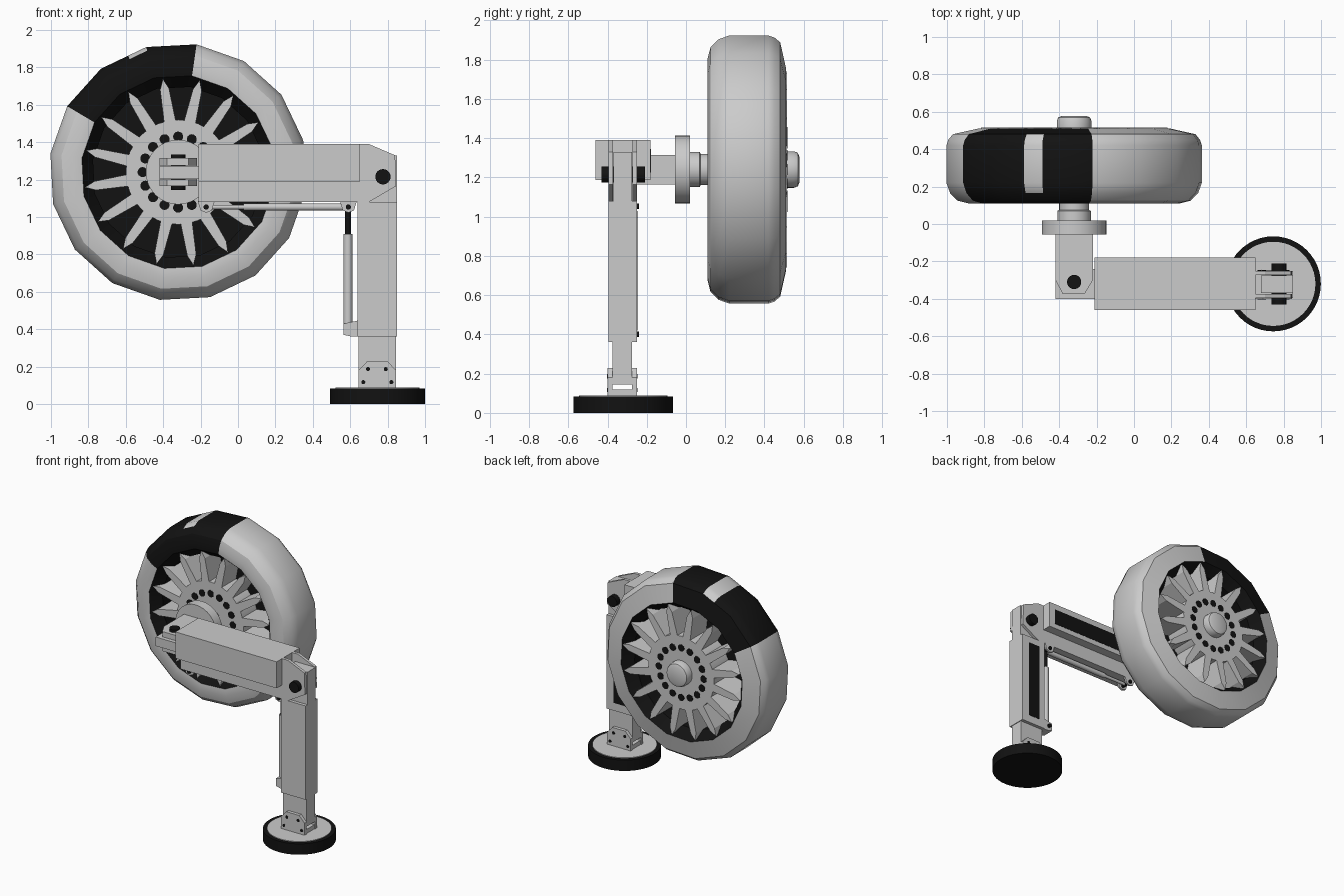
import bpy, bmesh, math
from mathutils import Vector, Matrix

if "Cube" in bpy.data.objects:
    bpy.data.objects.remove(bpy.data.objects["Cube"])

black = bpy.data.materials.new("black_rubber")
black.diffuse_color = (0.006, 0.006, 0.006, 1)
black.use_nodes = True
black.node_tree.nodes["Principled BSDF"].inputs["Base Color"].default_value = black.diffuse_color
grey = bpy.data.materials.new("grey_metal")
grey.diffuse_color = (0.6, 0.6, 0.6, 1)
grey.use_nodes = True
grey.node_tree.nodes["Principled BSDF"].inputs["Base Color"].default_value = grey.diffuse_color
WX, WZ, PHASE = -0.32, 1.24, 14.3      # wheel centre, tyre rotation
STEP = 22.5
CY = -0.32                             # centre plane of arm and leg


def finish(name, bm, mat=None, smooth=True):
    bmesh.ops.recalc_face_normals(bm, faces=bm.faces)
    me = bpy.data.meshes.new(name)
    bm.to_mesh(me)
    bm.free()
    ob = bpy.data.objects.new(name, me)
    bpy.context.collection.objects.link(ob)
    for m in (mat if isinstance(mat, list) else [mat] if mat else []):
        me.materials.append(m)
    if smooth:
        bpy.ops.object.select_all(action='DESELECT')
        ob.select_set(True)
        bpy.context.view_layer.objects.active = ob
        bpy.ops.object.shade_smooth_by_angle(angle=math.radians(30))
    return ob


def box(name, x, y, z, mat=None):
    bm = bmesh.new()
    bmesh.ops.create_cube(bm, size=1)
    for v in bm.verts:
        v.co = [(a + b) / 2 + c * (b - a) for c, (a, b) in zip(v.co, (x, y, z))]
    return finish(name, bm, mat, False)


def prism(name, pts, axis, lo, hi, mat=None):
    """Extrude a 2D outline along y (points are x,z) or z (points are x,y)."""
    bm = bmesh.new()
    d = Vector((0, hi - lo, 0)) if axis == 'y' else Vector((0, 0, hi - lo))
    vs = [bm.verts.new((a, lo, b) if axis == 'y' else (a, b, lo)) for a, b in pts]
    f = bm.faces.new(vs)
    r = bmesh.ops.extrude_face_region(bm, geom=[f])
    bmesh.ops.translate(bm, vec=d, verts=[g for g in r['geom'] if isinstance(g, bmesh.types.BMVert)])
    return finish(name, bm, mat, False)


def rod(name, a, b, r, mat=None, seg=24):
    a, b = Vector(a), Vector(b)
    bm = bmesh.new()
    rot = (b - a).to_track_quat('Z', 'Y').to_matrix().to_4x4()
    bmesh.ops.create_cone(bm, cap_ends=True, segments=seg, radius1=r, radius2=r,
                          depth=(b - a).length, matrix=Matrix.Translation((a + b) / 2) @ rot)
    return finish(name, bm, mat)


def ring(radius, y, deg):
    a = math.radians(deg)
    return Vector((WX + radius * math.cos(a), y, WZ + radius * math.sin(a)))


def lathe(name, prof, seg=32, mat=None, phase=0.0, closed=False):
    """Spin an (r, y) profile about the wheel axle; r = 0 ends are closed."""
    bm = bmesh.new()
    cols = [[bm.verts.new(ring(r, y, phase + 360 * i / seg)) for r, y in prof] for i in range(seg)]
    n = len(prof)
    for i in range(seg):
        p, q = cols[i], cols[(i + 1) % seg]
        for j in range(n if closed else n - 1):
            k = (j + 1) % n
            bm.faces.new((p[j], p[k], q[k], q[j]))
    bmesh.ops.remove_doubles(bm, verts=bm.verts, dist=1e-5)
    return finish(name, bm, mat)


# tyre: 16 sides, three painted black, with a grey scrape on the tread
tyre = [(.52, .115), (.57, .11), (.63, .125), (.67, .165), (.69, .22), (.69, .42),
        (.68, .45), (.655, .48), (.52, .51)]
cols = []                              # (painted, scraped, points)
for i in range(16):
    here = [ring(r, y, PHASE + STEP * i) for r, y in tyre]
    cols.append((i in (3, 4, 5), i == 4, here))
    if i == 4:
        after = [ring(r, y, PHASE + STEP * 5) for r, y in tyre]
        cols.append((True, False, [a.lerp(b, .4) for a, b in zip(here, after)]))
bm = bmesh.new()
vcols = [[bm.verts.new(p) for p in c[2]] for c in cols]
for i, (painted, scraped, _) in enumerate(cols):
    p, q = vcols[i], vcols[(i + 1) % len(cols)]
    for j in range(len(tyre) - 1):
        f = bm.faces.new((p[j], p[j + 1], q[j + 1], q[j]))
        f.material_index = int(painted and not (scraped and 3 <= j <= 6))
finish("tyre", bm, [grey, black])

# rim barrel and centre web
lathe("rim", [(.52, .115), (.46, .19), (.46, .43), (.52, .51)], 16, black, PHASE)
lathe("rim_web", [(0, .30), (.47, .30), (.47, .32), (0, .32)], 16, black, PHASE)

# spokes with pointed tips
bm = bmesh.new()
for i in range(16):
    a = math.radians(9.3 + STEP * i)
    u, w = Vector((math.cos(a), 0, math.sin(a))), Vector((-math.sin(a), 0, math.cos(a)))
    ends = [[bm.verts.new(Vector((WX, y, WZ)) + u * r + w * t) for r, t in
             ((.26, -.032), (.45, -.024), (.505, 0), (.45, .024), (.26, .032))] for y in (.125, .515)]
    bm.faces.new(ends[0])
    bm.faces.new(ends[1])
    for j in range(5):
        k = (j + 1) % 5
        bm.faces.new((ends[0][j], ends[0][k], ends[1][k], ends[1][j]))
finish("spokes", bm, None, False)

# hub, bolt holes, cap, axle and flange
lathe("hub", [(0, .125), (.28, .125), (.28, .515), (0, .515)], 32)
for i in range(16):
    for side, y in (("front", .123), ("back", .513)):
        c = ring(.19, y, STEP * i)
        rod(f"hub_hole_{side}_{i}", c, c + Vector((0, .004, 0)), .027, black, 14)
lathe("hub_cap", [(0, .51), (.093, .51), (.093, .55), (.085, .57), (.065, .578), (0, .578)])
lathe("axle", [(0, .01), (.09, .01), (.09, .07), (.08, .075), (.08, .13), (0, .13)])
lathe("axle_flange", [(0, -.055), (.173, -.055), (.173, .02), (0, .02)])

# steering knuckle with two plates around the arm tongue
box("knuckle", (-.42, -.22), (-.22, -.05), (1.165, 1.315))
ear = [(-.42, -.2), (-.42, -.3), (-.38, -.375), (-.265, -.375), (-.22, -.3), (-.22, -.2)]
prism("knuckle_plate_top", ear, 'z', 1.275, 1.315)
prism("knuckle_plate_bottom", ear, 'z', 1.165, 1.20)
box("arm_tongue", (-.42, -.2), (-.4, -.24), (1.203, 1.272))
rod("knuckle_pin", (WX, -.31, 1.145), (WX, -.31, 1.335), .038, black)

# arm: wide cover over a narrow beam ending in knee plates
box("arm_cover", (-.21, .65), (-.46, -.18), (1.187, 1.39))
box("arm_beam", (-.21, .65), (-.395, -.25), (1.08, 1.2))
box("arm_channel", (-.16, .6), (-.2, -.178), (1.225, 1.345), black)
plate = [(.55, 1.08), (.70, 1.08), (.845, 1.165), (.84, 1.33), (.70, 1.39), (.55, 1.39)]
for s, y in (("front", -.395), ("back", -.272)):
    prism(f"knee_plate_{s}", plate, 'y', y, y + .022)
rod("knee_pin", (.775, -.43, 1.215), (.775, -.21, 1.215), .041, black)

# leg: tongue, casing and sliding inner section
box("leg_tongue", (.68, .85), (-.37, -.275), (1.05, 1.33))
box("leg_casing", (.64, .85), (-.395, -.25), (.36, 1.08))
box("leg_channel", (.69, .79), (-.27, -.248), (.42, 1.03), black)
box("leg_inner", (.645, .845), (-.375, -.275), (.145, .4))

# hydraulic cylinders and their brackets
HY = -.30
rod("arm_cylinder", (.03, HY, 1.053), (.57, HY, 1.053), .019)
rod("arm_piston", (-.17, HY, 1.053), (.04, HY, 1.053), .012)
rod("leg_cylinder", (.588, HY, .42), (.588, HY, .91), .024)
rod("leg_piston", (.588, HY, .9), (.588, HY, 1.05), .015, black)
for n, x in (("inner", -.17), ("outer", .59)):
    for y in (-.345, -.265):
        prism(f"cylinder_bracket_{n}", [(x - .045, 1.085), (x - .03, 1.035), (x, 1.023), (x + .03, 1.035),
                                        (x + .045, 1.085)], 'y', y, y + .015)
    rod(f"cylinder_pin_{n}", (x, -.355, 1.053), (x, -.24, 1.053), .014, black, 16)
prism("leg_bracket", [(.565, .37), (.61, .36), (.66, .36), (.66, .45), (.565, .43)], 'y', -.345, -.255)
rod("leg_bracket_pin", (.595, -.34, .4), (.595, -.24, .4), .014, black, 16)

# foot: rubber pad, metal top, ankle plates with bolts
rod("foot_pad", (.745, CY, 0), (.745, CY, .083), .254, black, 48)
rod("foot_top", (.745, CY, .06), (.745, CY, .088), .225, None, 48)
box("ankle_base", (.65, .84), (-.40, -.25), (.08, .12))
ankle = [(.645, .08), (.845, .08), (.845, .18), (.80, .228), (.69, .228), (.645, .18)]
for s, y, out in (("front", -.40, -.403), ("back", -.275, -.247)):
    prism(f"ankle_plate_{s}", ankle, 'y', y, y + .025)
    for i, (x, z) in enumerate(((.695, .187), (.79, .187), (.67, .117), (.82, .117))):
        rod(f"ankle_bolt_{s}_{i}", (x, y + .0125, z), (x, out, z), .011, black, 12)
